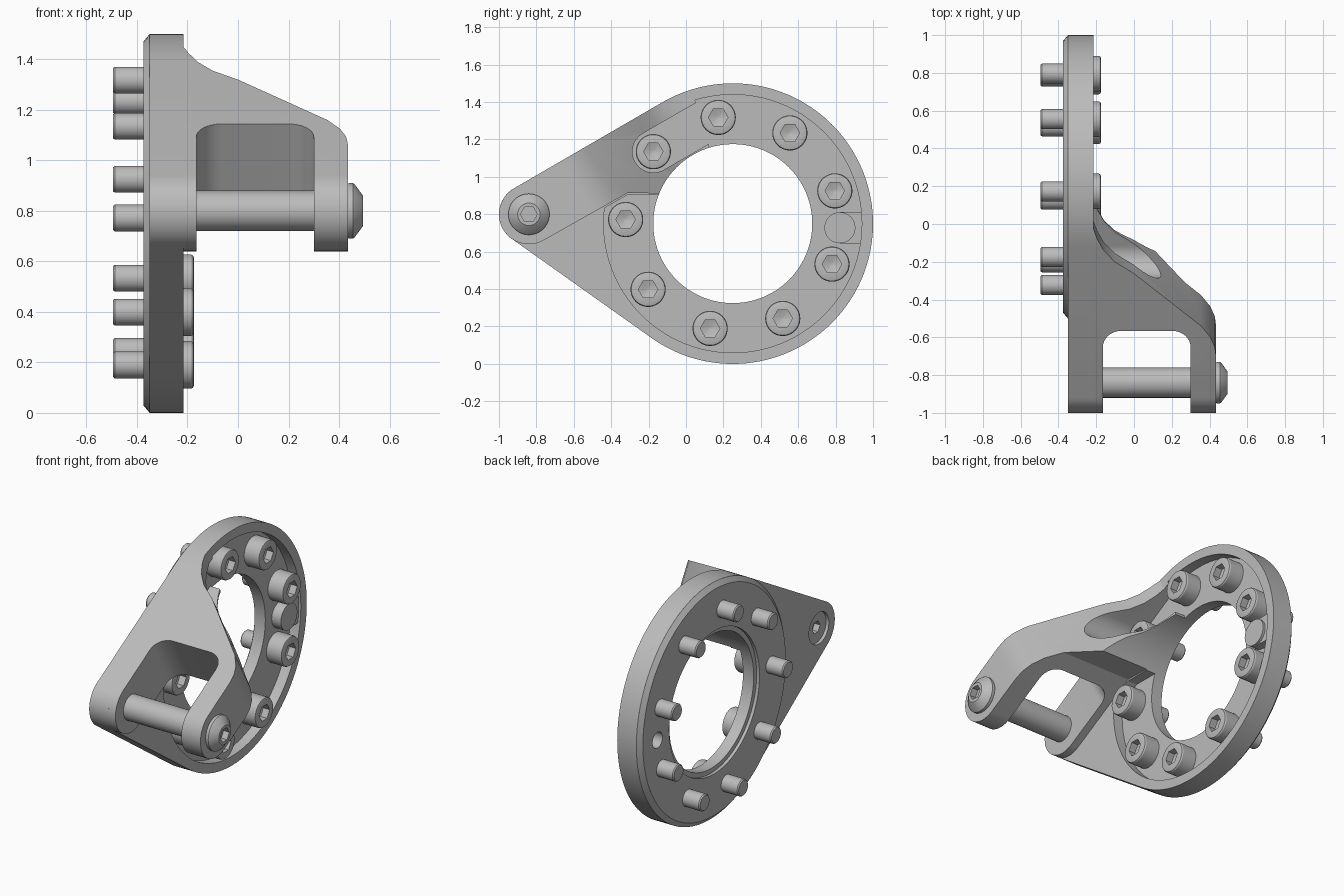
import bpy
import bmesh
from math import cos, sin, radians, pi
from mathutils import Vector

cube = bpy.data.objects.get("Cube")
if cube:
    bpy.data.objects.remove(cube)

steel = bpy.data.materials.new("grey_metal")
steel.use_nodes = True
GREY = (0.5, 0.5, 0.5, 1)
steel.diffuse_color = GREY
steel.node_tree.nodes["Principled BSDF"].inputs["Base Color"].default_value = GREY

RING = (0.25, 0.75)      # ring centre in (y, z)
PIN = (-0.84, 0.80)      # fork pin centre in (y, z)
R_OUT, R_HOLE, R_PIN = 0.75, 0.425, 0.16
FACE, FLOOR, BACK = -0.215, -0.28, -0.35
U = Vector((0, cos(pi / 6), sin(pi / 6)))    # direction of the arm
V = Vector((0, -sin(pi / 6), cos(pi / 6)))   # across the arm


def arc(c, r, a0, a1, n=24):
    angles = [radians(a0 + (a1 - a0) * i / n) for i in range(n + 1)]
    return [(c[0] + r * cos(a), c[1] + r * sin(a)) for a in angles]


def finish(name, bm):
    bmesh.ops.recalc_face_normals(bm, faces=bm.faces)
    mesh = bpy.data.meshes.new(name)
    bm.to_mesh(mesh)
    bm.free()
    mesh.materials.append(steel)
    ob = bpy.data.objects.new(name, mesh)
    bpy.context.collection.objects.link(ob)
    return ob


def loft(name, rings):
    """Skin a stack of equal closed rings and cap both ends."""
    bm = bmesh.new()
    rows = [[bm.verts.new(p) for p in ring] for ring in rings]
    n = len(rows[0])
    for a, b in zip(rows, rows[1:]):
        for i in range(n):
            j = (i + 1) % n
            bm.faces.new((a[i], a[j], b[j], b[i]))
    bm.faces.new(rows[0])
    bm.faces.new(rows[-1])
    return finish(name, bm)


def prism(name, pts, x0, x1):
    return loft(name, [[(x, y, z) for y, z in pts] for x in (x0, x1)])


def arm_prism(name, pts, t):
    """Extrude an (along, x) profile across the arm."""
    base = Vector((0, *PIN))
    return loft(name, [[base + U * s + V * k + Vector((x, 0, 0)) for s, x in pts]
                       for k in (-t, t)])


def lathe(name, profile, c=(0, 0), n=48):
    """Turn an (x, radius) profile about an axis along x."""
    return loft(name, [[(x, y, z) for y, z in arc(c, r, 0, 360 - 360 / n, n - 1)]
                       for x, r in profile])


def boolean(ob, cutter, op="DIFFERENCE", keep=False):
    mod = ob.modifiers.new("cut", "BOOLEAN")
    mod.operation, mod.solver, mod.object = op, "EXACT", cutter
    bpy.context.view_layer.objects.active = ob
    bpy.ops.object.modifier_apply(modifier=mod.name)
    if not keep:
        bpy.data.objects.remove(cutter)


def on_bolt_circle(deg):
    a = radians(deg)
    return RING[0] + 0.573 * cos(a), RING[1] + 0.573 * sin(a)


# Teardrop plate and the chamfered disc behind it
plate = prism("mounting_plate", arc(PIN, R_PIN, 120, 234.7)
              + arc(RING, R_OUT, 234.7, 480, 96), BACK, FACE)
disc = lathe("back_disc", [(-0.375, 0.72), (BACK, R_OUT)], RING, 96)

# Sloping arm: plan outline intersected with a side profile
arm = prism("fork_arm", arc(PIN, R_PIN, 120, 300)
            + [(-0.31, 0.915), (-0.1, 0.91), (0.25, 1.0)]
            + arc(RING, R_OUT, 90, 120), FACE, 0.5)
boolean(arm, arm_prism("side_profile", [
    (-0.3, -0.3), (-0.3, 0.435), (0.25, 0.435), (0.31, 0.428), (0.37, 0.405),
    (0.44, 0.355), (0.76, 0), (0.83, -0.1), (0.9, -0.16), (0.97, -0.195),
    (1.06, -0.225), (1.06, -0.3)], 0.9), "INTERSECT")

# Fork opening with rounded inner corners
opening = [(-0.5, -0.165)] + arc((0.31, -0.065), 0.1, -90, 0, 8) \
    + arc((0.31, 0.2), 0.1, 0, 90, 8) + [(-0.5, 0.3)]
boolean(arm, arm_prism("fork_opening", opening, 1.0))

# Recess for the screw heads, plus the slot for the screw beside the arm
recess = prism("recess", arc(RING, 0.69, 173, 467, 96) + arc(RING, 0.3, 467, 165, 48)
               + [(-0.1, 0.905), (-0.31, 0.905)], FLOOR, 1)
near = on_bolt_circle(137.8)
far = (near[0] + U.y * 0.36, near[1] + U.z * 0.36)
slot = prism("screw_slot", arc(near, 0.112, 120, 300) + arc(far, 0.112, 300, 480), FLOOR, 1)
hole = lathe("centre_hole", [(-1, R_HOLE), (1, R_HOLE)], RING, 96)
for cutter in (recess, slot, hole):
    boolean(arm, cutter, keep=True)
    boolean(plate, cutter, keep=cutter is hole)
boolean(disc, hole)
boolean(disc, lathe("counterbore", [(-0.4, 0.455), (-0.355, 0.455)], RING, 96))

# Locating boss on the front, blind hole on the back
boss_at = on_bolt_circle(-2.2)
boss = lathe("locating_boss", [(FLOOR, 0.083), (FACE, 0.083)], boss_at)
y, z = boss_at
prism("boss_web", [(y, z - 0.085), (y + 0.13, z - 0.085),
                   (y + 0.13, z + 0.085), (y, z + 0.085)], FLOOR, FACE - 0.015)
blind = lathe("blind_hole", [(-0.4, 0.05), (-0.3, 0.05)], boss_at)
boolean(plate, blind, keep=True)
boolean(disc, blind)

# Fork pin with button head and a counterbored rear end
boolean(plate, lathe("rear_counterbore", [(-0.4, 0.1), (-0.33, 0.1)], PIN))
lathe("fork_pin", [(-0.25, 0.08), (0.32, 0.08)], PIN)
boolean(plate, lathe("rear_socket", [(-0.4, 0.04), (-0.29, 0.04)], PIN, 6))
head = lathe("pin_head", [(0.43, 0.105), (0.44, 0.11), (0.455, 0.11),
                          (0.462, 0.105), (0.495, 0.06)], PIN)
boolean(head, lathe("pin_socket", [(0.455, 0.045), (0.6, 0.045)], PIN, 6))

# Ring of nine socket screws sharing one mesh
screw = lathe("socket_screw", [
    (-0.495, 0.047), (-0.488, 0.053), (FLOOR, 0.053), (FLOOR, 0.094),
    (-0.186, 0.094), (-0.178, 0.09), (-0.175, 0.082)])
boolean(screw, lathe("socket", [(-0.235, 0.01), (-0.22, 0.052), (0, 0.052)], n=6))
screws = [screw]
for i in range(1, 9):
    copy = bpy.data.objects.new(f"socket_screw_{i + 1}", screw.data)
    bpy.context.collection.objects.link(copy)
    screws.append(copy)
for i, ob in enumerate(screws):
    ob.location = (0, *on_bolt_circle(17.8 + 40 * i))

# Smooth turned surfaces, keep machined edges sharp
bpy.ops.object.select_all(action="DESELECT")
for ob in (plate, disc, arm, boss, head, screw, bpy.data.objects["fork_pin"]):
    ob.select_set(True)
bpy.context.view_layer.objects.active = plate
bpy.ops.object.shade_smooth_by_angle(angle=radians(25))
